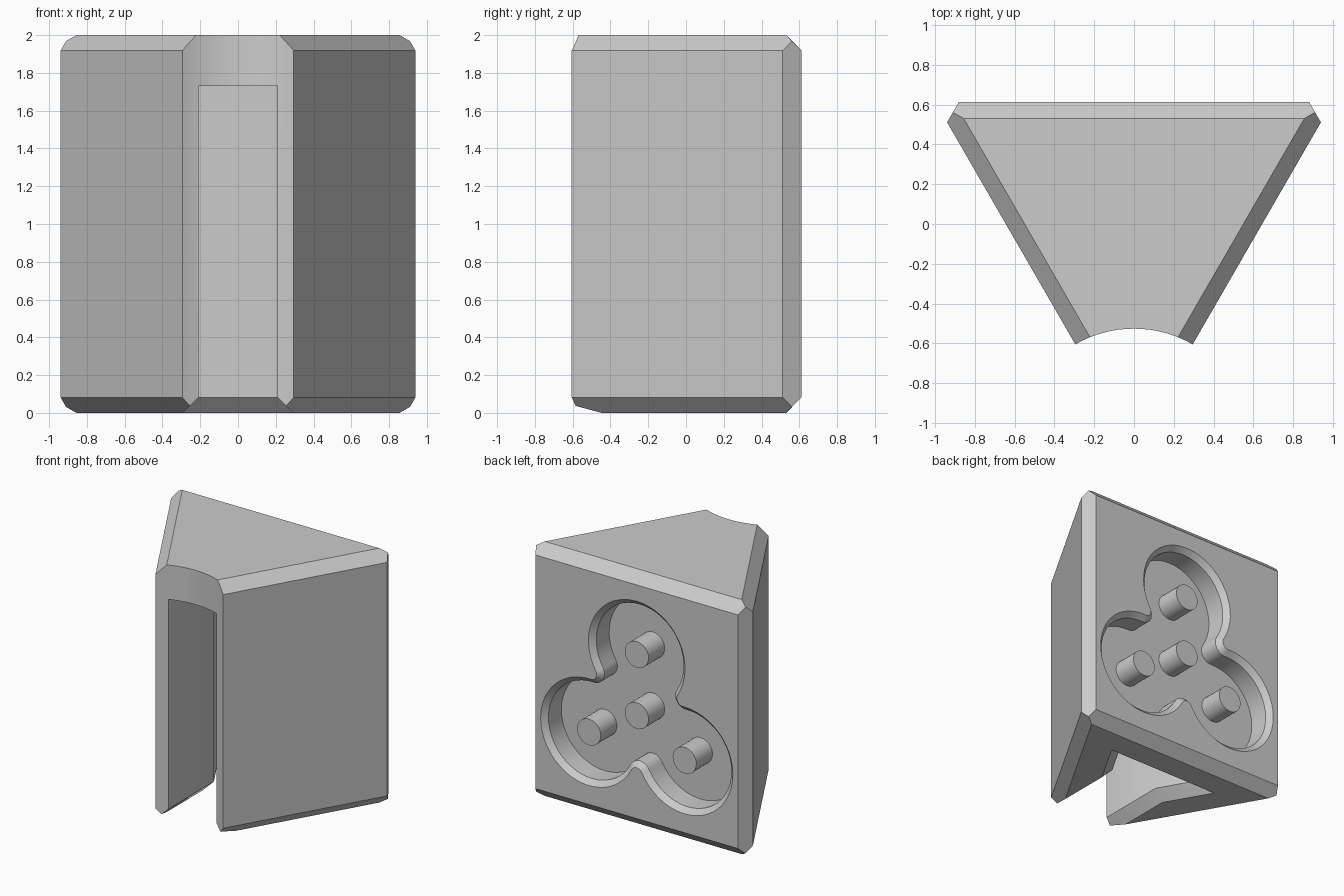
import bpy, bmesh, math
from mathutils import Vector

if "Cube" in bpy.data.objects:
    bpy.data.objects.remove(bpy.data.objects["Cube"], do_unlink=True)

APEX = Vector((0, -1.116, 0))   # where the two side planes meet
BACK, HEIGHT, CH = 0.612, 2.0, 0.082
COS, SIN = math.cos(math.pi / 6), 0.5

grey = bpy.data.materials.new("plain grey")
grey.use_nodes = True
grey.diffuse_color = (0.6, 0.6, 0.6, 1)
grey.node_tree.nodes["Principled BSDF"].inputs["Base Color"].default_value = (0.6, 0.6, 0.6, 1)


def make_object(name, bm):
    bmesh.ops.recalc_face_normals(bm, faces=bm.faces)
    mesh = bpy.data.meshes.new(name)
    bm.to_mesh(mesh)
    bm.free()
    mesh.materials.append(grey)
    obj = bpy.data.objects.new(name, mesh)
    bpy.context.collection.objects.link(obj)
    return obj


def loft(name, rings):
    """Closed solid through rings of equal point count."""
    bm = bmesh.new()
    loops = [[bm.verts.new(p) for p in ring] for ring in rings]
    n = len(loops[0])
    for a, b in zip(loops, loops[1:]):
        for i in range(n):
            j = (i + 1) % n
            bm.faces.new((a[i], a[j], b[j], b[i]))
    bm.faces.new(loops[0])
    bm.faces.new(loops[-1])
    return make_object(name, bm)


def select_only(obj):
    bpy.ops.object.select_all(action='DESELECT')
    obj.select_set(True)
    bpy.context.view_layer.objects.active = obj


def cut(target, cutter):
    mod = target.modifiers.new("cut", 'BOOLEAN')
    mod.operation, mod.solver, mod.object = 'DIFFERENCE', 'EXACT', cutter
    select_only(target)
    bpy.ops.object.modifier_apply(modifier=mod.name)
    bpy.data.objects.remove(cutter, do_unlink=True)


def circle(radius, count, centre, axis):
    pts = []
    for i in range(count):
        a = math.tau * i / count
        u, v = radius * math.cos(a), radius * math.sin(a)
        pts.append(centre + (Vector((u, v, 0)) if axis == 'Z' else Vector((u, 0, v))))
    return pts


# Wedge block: a large cube trimmed by its face and chamfer planes
up, back = Vector((0, 0, 1)), Vector((0, 1, 0))
back_point = Vector((0, BACK, 0))
planes = [(back_point, back), (up * HEIGHT, up), (Vector(), -up)]
for s in (-1, 1):
    side = Vector((s * COS, -SIN, 0))
    corner = Vector((s * COS, SIN, 0))
    planes += [(APEX, side), (corner * 1.069, corner)]
    for z, d in ((HEIGHT, up), (0, -up)):
        planes.append((APEX - side * CH + up * z, side + d))
for z, d in ((HEIGHT, up), (0, -up)):
    planes.append((back_point - back * CH + up * z, back + d))

bm = bmesh.new()
bmesh.ops.create_cube(bm, size=6)
for point, normal in planes:
    geom = bm.verts[:] + bm.edges[:] + bm.faces[:]
    res = bmesh.ops.bisect_plane(bm, geom=geom, dist=1e-6, plane_co=point,
                                 plane_no=normal.normalized(), clear_outer=True)
    edges = [e for e in res["geom_cut"] if isinstance(e, bmesh.types.BMEdge)]
    if edges:
        bmesh.ops.edgeloop_fill(bm, edges=edges)
body = make_object("wedge_body", bm)

# Concave front
cut(body, loft("front_cutter", [circle(0.59, 96, APEX + up * z, 'Z') for z in (-1, 3)]))


# Inner slot: straight at the front, widening behind, flared at the bottom
def slot_ring(d, z):
    w, y = 0.21 + d, 0.25 + d
    half = [(w, -1.5), (w, (d - d / COS) * math.sqrt(3)),
            (0.21 + y / math.sqrt(3) + d / COS, y)]
    return [Vector((x, q, z)) for x, q in half] + [Vector((-x, q, z)) for x, q in reversed(half)]


cut(body, loft("slot_cutter", [slot_ring(CH + 0.03, -0.03), slot_ring(0, CH),
                               slot_ring(0, 1.73)]))

# Three-lobed recess in the back, with rounded necks and a chamfered rim
CENTRE_Z, LOBE_DIST, REACH = 0.89, 0.48, 0.47


def trefoil(radius, y):
    fillet = REACH - radius
    half_gap = LOBE_DIST * COS
    neck = LOBE_DIST * SIN + math.sqrt(REACH ** 2 - half_gap ** 2)
    pts = []
    for k in range(3):
        a = math.pi / 2 + k * math.tau / 3
        lobe = Vector((math.cos(a), math.sin(a))) * LOBE_DIST
        n_dir = a + math.pi / 3
        fc = Vector((math.cos(n_dir), math.sin(n_dir))) * neck
        to = fc - lobe
        rel = (math.atan2(to.y, to.x) - a) % math.tau
        for i in range(33):
            t = a - rel + 2 * rel * i / 32
            pts.append(lobe + Vector((math.cos(t), math.sin(t))) * radius)
        start = a + rel + math.pi
        sweep = 2 * ((n_dir + math.pi - start + math.pi) % math.tau - math.pi)
        for i in range(1, 10):
            t = start + sweep * i / 10
            pts.append(fc + Vector((math.cos(t), math.sin(t))) * fillet)
    return [Vector((p.x, y, p.y + CENTRE_Z)) for p in pts]


FLOOR = BACK - 0.2
cut(body, loft("recess_cutter", [trefoil(0.44, BACK + 0.02), trefoil(0.38, BACK - 0.04),
                                 trefoil(0.38, FLOOR)]))

# Pegs: one in the middle and one per lobe
parts = [body]
spots = [("centre_peg", 0, 0)]
for k, name in enumerate(("top_peg", "left_peg", "right_peg")):
    a = math.pi / 2 - k * math.tau / 3
    spots.append((name, LOBE_DIST * math.cos(a), LOBE_DIST * math.sin(a)))
for name, x, z in spots:
    rings = [circle(0.103, 32, Vector((x, y, CENTRE_Z + z)), 'Y') for y in (FLOOR - 0.02, BACK)]
    parts.append(loft(name, rings))

for obj in parts:
    select_only(obj)
    bpy.ops.object.shade_smooth_by_angle(angle=math.radians(30))
